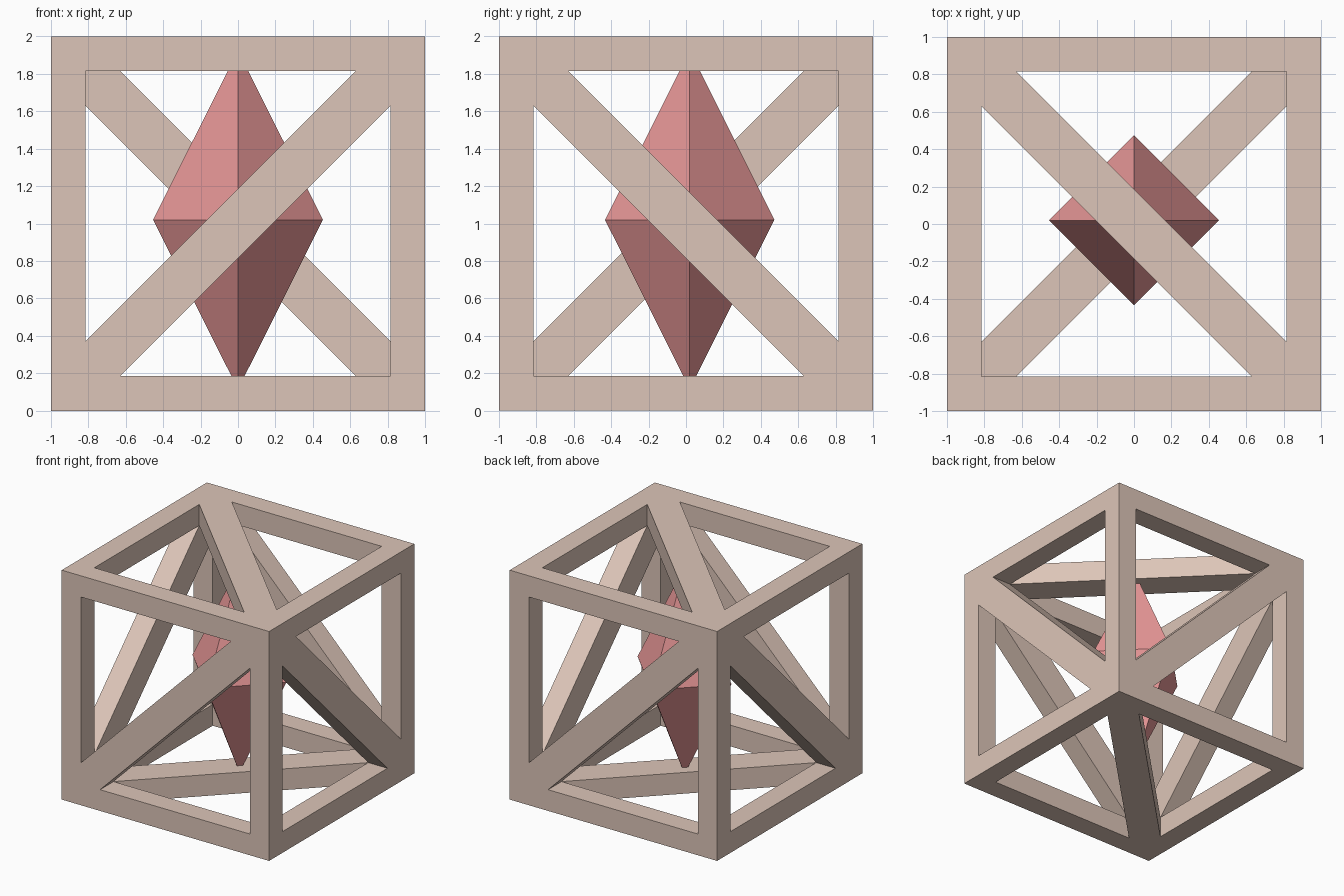
import bpy, bmesh
from mathutils import Vector, Matrix

if "Cube" in bpy.data.objects:
    bpy.data.objects.remove(bpy.data.objects["Cube"])

INNER = 0.815   # half size of the open interior (bars are 0.185 thick)
NECK = 0.63     # where each diagonal brace meets the frame bars


def material(name, color):
    mat = bpy.data.materials.new(name)
    mat.diffuse_color = (*color, 1)
    mat.use_nodes = True
    mat.node_tree.nodes["Principled BSDF"].inputs["Base Color"].default_value = mat.diffuse_color
    return mat


def finish(bm, name, mat):
    bmesh.ops.remove_doubles(bm, verts=bm.verts, dist=1e-4)
    bmesh.ops.recalc_face_normals(bm, faces=bm.faces)
    mesh = bpy.data.meshes.new(name)
    bm.to_mesh(mesh)
    bm.free()
    mesh.materials.append(mat)
    obj = bpy.data.objects.new(name, mesh)
    bpy.context.collection.objects.link(obj)
    return obj


# One side of the cube: square border, diagonal brace, two triangular openings
def add_side(bm, axis, sign):
    def vert(u, v, depth):
        p = Vector((0, 0, 0))
        p[axis] = sign * depth
        p[(axis + 1) % 3] = u
        p[(axis + 2) % 3] = -sign * v
        return bm.verts.new(p + Vector((0, 0, 1)))

    def face(points):
        bm.faces.new([vert(*p) for p in points])

    tri = [(-NECK, -INNER), (INNER, -INNER), (INNER, NECK)]
    corners = [(-1, -1), (1, -1), (1, 1)]
    for flip in (False, True):
        t = [(v, u) if flip else (u, v) for u, v in tri]
        c = [(v, u) if flip else (u, v) for u, v in corners]
        # border bars
        for i in range(2):
            face([(*c[i], 1), (*c[i + 1], 1), (*t[i + 1], 1), (*t[i], 1)])
        # walls of the triangular opening
        for i in range(3):
            a, b = t[i], t[(i + 1) % 3]
            face([(*a, 1), (*b, 1), (*b, INNER), (*a, INNER)])
    # outer and inner surface of the diagonal brace
    for depth in (1, INNER):
        ring = [(-depth, -depth), tri[0], tri[2], (depth, depth),
                tri[2][::-1], tri[0][::-1]]
        face([(*p, depth) for p in ring])


# Braced cube frame
bm = bmesh.new()
for axis in range(3):
    for sign in (-1, 1):
        add_side(bm, axis, sign)
finish(bm, "braced_cube_frame", material("tan", (0.72, 0.56, 0.48)))

# Tall eight-sided crystal held between the top and bottom braces
bm = bmesh.new()
bmesh.ops.create_uvsphere(bm, u_segments=4, v_segments=2, radius=1)
bmesh.ops.transform(bm, verts=bm.verts, matrix=Matrix.Translation((0, 0.02, 1.02))
                    @ Matrix.Diagonal((0.453, 0.453, 0.905, 1)))
finish(bm, "crystal", material("red", (0.8, 0.31, 0.31)))
